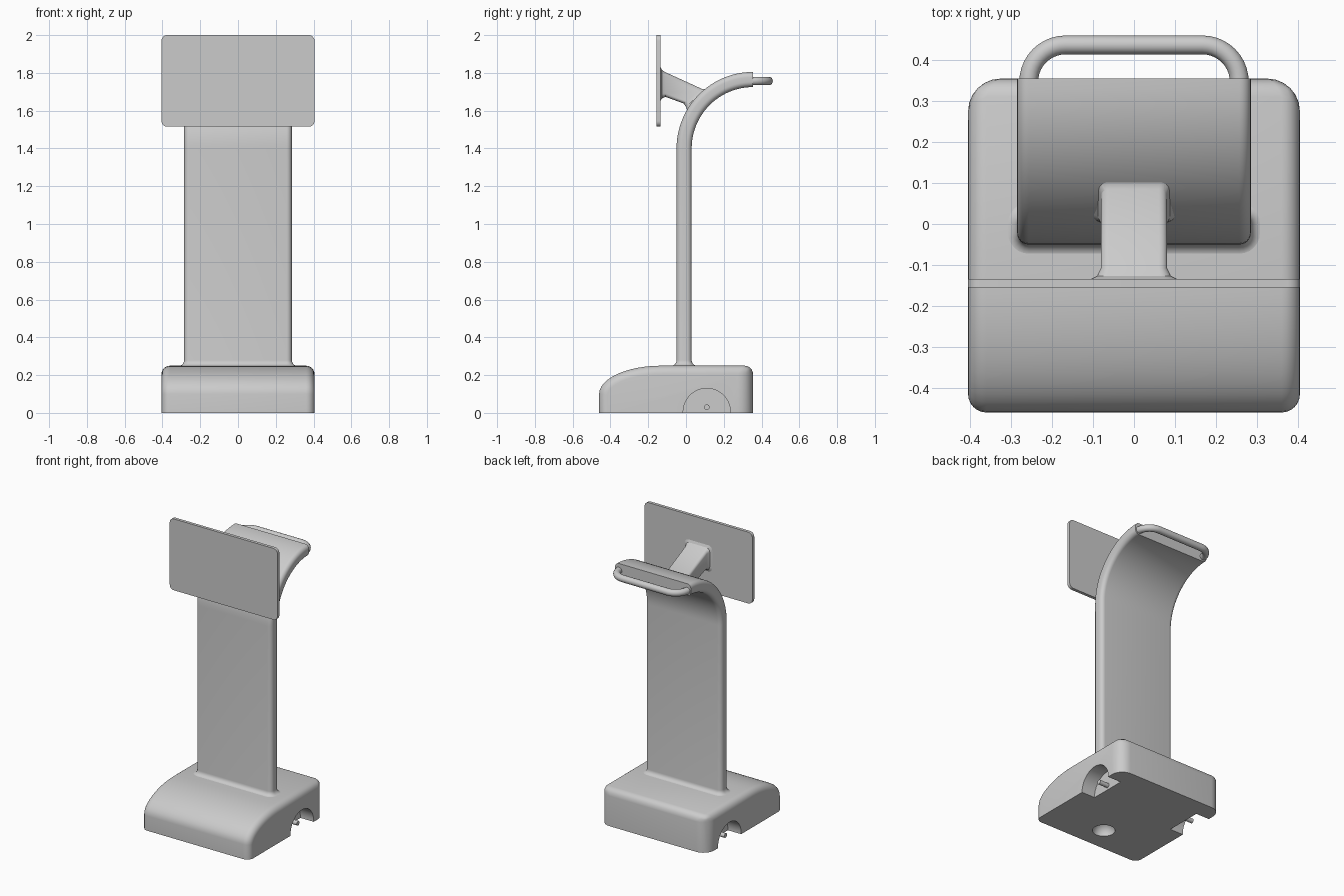
import bpy, bmesh, math
from mathutils import Vector, Matrix

if "Cube" in bpy.data.objects:
    bpy.data.objects.remove(bpy.data.objects["Cube"])

grey = bpy.data.materials.new("light_grey")
grey.use_nodes = True
grey.diffuse_color = (0.6, 0.6, 0.6, 1)
grey.node_tree.nodes["Principled BSDF"].inputs["Base Color"].default_value = (0.6, 0.6, 0.6, 1)


def activate(ob):
    bpy.ops.object.select_all(action='DESELECT')
    ob.select_set(True)
    bpy.context.view_layer.objects.active = ob


def make(name, bm):
    bmesh.ops.recalc_face_normals(bm, faces=bm.faces)
    me = bpy.data.meshes.new(name)
    bm.to_mesh(me)
    bm.free()
    me.materials.append(grey)
    ob = bpy.data.objects.new(name, me)
    bpy.context.collection.objects.link(ob)
    return ob


def smooth(ob):
    activate(ob)
    bpy.ops.object.shade_smooth_by_angle(angle=math.radians(30))


def rounded_rect(hw, hh, r, n=6):
    pts = []
    for k, (sx, sy) in enumerate([(1, 1), (-1, 1), (-1, -1), (1, -1)]):
        for i in range(n + 1):
            a = math.pi / 2 * (k + i / n)
            pts.append((sx * (hw - r) + r * math.cos(a), sy * (hh - r) + r * math.sin(a)))
    return pts


def loft(name, sections):
    """Skin rounded rectangles given as (low yz, high yz, half width, corner radius)."""
    bm = bmesh.new()
    rings = []
    for lo, hi, hw, r in sections:
        lo, hi = Vector(lo), Vector(hi)
        mid, half = (lo + hi) / 2, (hi - lo) / 2
        u = half.normalized()
        ring = []
        for x, v in rounded_rect(hw, half.length, r):
            p = mid + u * v
            ring.append(bm.verts.new((x, p.x, p.y)))
        rings.append(ring)
    n = len(rings[0])
    for a, b in zip(rings, rings[1:]):
        for i in range(n):
            j = (i + 1) % n
            bm.faces.new((a[i], a[j], b[j], b[i]))
    bm.faces.new(rings[0])
    bm.faces.new(rings[-1])
    ob = make(name, bm)
    smooth(ob)
    return ob


# Base: side profile with a curved nose, extruded across and rounded
W, FRONT, BACK, TOP = 0.405, -0.46, 0.355, 0.25
profile = [(BACK, 0), (BACK, TOP)]
for i in range(13):
    a = math.pi / 2 * i / 12
    profile.append((-0.13 - 0.33 * math.sin(a), 0.10 + 0.15 * math.cos(a)))
profile.append((FRONT, 0))
bm = bmesh.new()
left = [bm.verts.new((W, y, z)) for y, z in profile]
right = [bm.verts.new((-W, y, z)) for y, z in profile]
bm.faces.new(left)
bm.faces.new(right)
for i in range(len(profile)):
    j = (i + 1) % len(profile)
    bm.faces.new((left[i], left[j], right[j], right[i]))
weight = bm.edges.layers.float.new("bevel_weight_edge")
for e in bm.edges:
    p, q = (v.co for v in e.verts)
    if p.z < 0.001 and q.z < 0.001:
        continue
    across = abs(p.x - q.x) > 0.1
    at_back = p.y > BACK - 0.01 and q.y > BACK - 0.01
    if across:
        e[weight] = 0.56 if at_back else 0
    else:
        e[weight] = 1.0 if at_back else 0.56
base = make("base", bm)
bev = base.modifiers.new("rounding", 'BEVEL')
bev.limit_method = 'WEIGHT'
bev.width = 0.08
bev.segments = 6
bev.use_clamp_overlap = False

# Wheel wells and the round socket underneath
AXLE_Y = 0.11
cutters = []
for s in (1, -1):
    bm = bmesh.new()
    turn = Matrix.Translation((s * (W + 0.0), AXLE_Y, 0.005)) @ Matrix.Rotation(math.pi / 2, 4, 'Y')
    bmesh.ops.create_cone(bm, cap_ends=True, segments=48, radius1=0.125, radius2=0.125,
                          depth=0.2, matrix=turn)
    cutters.append(make("wheel_well_cutter", bm))
bm = bmesh.new()
bmesh.ops.create_uvsphere(bm, u_segments=32, v_segments=17, radius=0.07,
                          matrix=Matrix.Translation((0, -0.29, 0)))
cutters.append(make("socket_cutter", bm))
for c in cutters:
    c.hide_render = True
    cut = base.modifiers.new("cut", 'BOOLEAN')
    cut.operation = 'DIFFERENCE'
    cut.solver = 'EXACT'
    cut.object = c
activate(base)
for m in list(base.modifiers):
    bpy.ops.object.modifier_apply(modifier=m.name)
for c in cutters:
    bpy.data.objects.remove(c)
smooth(base)

# Axle stubs inside the wells
for s, side in ((1, "left"), (-1, "right")):
    bm = bmesh.new()
    turn = Matrix.Translation((s * 0.335, AXLE_Y, 0.03)) @ Matrix.Rotation(math.pi / 2, 4, 'Y')
    bmesh.ops.create_cone(bm, cap_ends=True, segments=24, radius1=0.015, radius2=0.015,
                          depth=0.08, matrix=turn)
    smooth(make(side + "_axle_stub", bm))

# Column: flared foot, straight rise, then a quarter turn to the back
HW, THICK, BEND_Y, BEND_Z, BEND_R = 0.285, 0.04, 0.355, 1.4, 0.365
sections = [((-0.05, 0.24), (0.03, 0.24), HW, 0.028)]
FOOT = 0.03
sections = []
for i in range(7):
    a = math.pi / 2 * i / 6
    f = FOOT * (1 - math.sin(a))
    z = TOP - 0.001 + FOOT * (1 - math.cos(a))
    sections.append(((0.03 + f, z), (-0.05 - f, z), HW + f, 0.028 + f))
for i in range(25):
    a = math.pi / 2 * i / 24
    ends = [(BEND_Y - r * math.cos(a), BEND_Z + r * math.sin(a))
            for r in (BEND_R - THICK, BEND_R + THICK)]
    sections.append((ends[0], ends[1], HW, 0.028))
loft("column", sections)

# Screen panel
loft("screen_panel", [((y, 1.515), (y, 2.0), W, 0.03) for y in (-0.155, -0.134)])

# Bracket between screen and column, flared at both ends
loft("screen_bracket", [
    ((-0.136, 1.65), (-0.136, 1.835), 0.108, 0.03),
    ((-0.127, 1.665), (-0.127, 1.815), 0.09, 0.025),
    ((-0.108, 1.673), (-0.108, 1.803), 0.081, 0.02),
    ((-0.012, 1.638), (0.085, 1.715), 0.08, 0.02),
    ((0.0, 1.62), (0.105, 1.716), 0.088, 0.025),
    ((0.005, 1.605), (0.12, 1.725), 0.105, 0.03),
    ((0.03, 1.60), (0.125, 1.70), 0.105, 0.03),
])

# Handle: round bar bent into a bracket shape
half = [(0.257, 0.33)]
for i in range(11):
    a = math.pi / 2 * i / 10
    half.append((0.167 + 0.09 * math.cos(a), 0.347 + 0.09 * math.sin(a)))
path = half + [(-x, y) for x, y in reversed(half)]
curve = bpy.data.curves.new("handle", 'CURVE')
curve.dimensions = '3D'
curve.bevel_depth = 0.023
curve.bevel_resolution = 5
curve.use_fill_caps = True
spline = curve.splines.new('POLY')
spline.points.add(len(path) - 1)
for point, (x, y) in zip(spline.points, path):
    point.co = (x, y, 1.757, 1)
curve.materials.append(grey)
handle = bpy.data.objects.new("handle", curve)
bpy.context.collection.objects.link(handle)
activate(handle)
bpy.ops.object.convert(target='MESH')
smooth(bpy.context.view_layer.objects.active)
